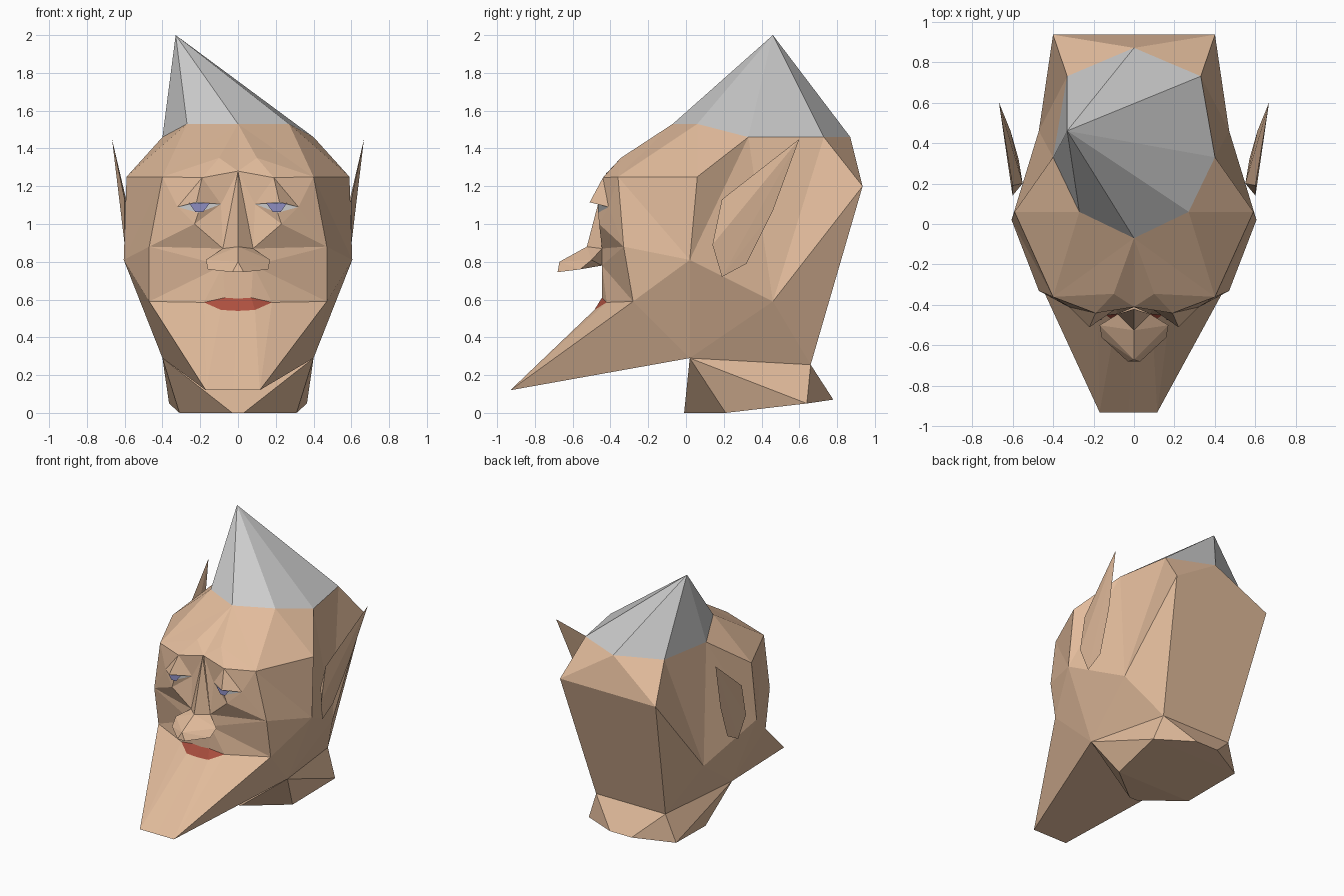
import bpy, bmesh
from mathutils import Vector


def material(name, rgb):
    m = bpy.data.materials.new(name)
    m.diffuse_color = (*rgb, 1)
    return m


SKIN = material("skin", (0.76, 0.50, 0.33))
RED = material("lip_red", (0.42, 0.08, 0.05))
BLUE = material("iris_blue", (0.25, 0.25, 0.5))


def finish(name, bm, mat):
    """Point the surface outward and store it as a flat shaded object."""
    bmesh.ops.recalc_face_normals(bm, faces=bm.faces)
    middle = Vector((0, 0.2, 0.75))
    if sum(f.calc_area() * f.normal.dot(f.calc_center_median() - middle) for f in bm.faces) < 0:
        bmesh.ops.reverse_faces(bm, faces=bm.faces)
    me = bpy.data.meshes.new(name)
    bm.to_mesh(me)
    bm.free()
    if mat:
        me.materials.append(mat)
    ob = bpy.data.objects.new(name, me)
    bpy.context.collection.objects.link(ob)
    return ob


def shell(name, pts, faces, mat=SKIN):
    """Surface given for the +x half, mirrored and welded on x = 0."""
    bm = bmesh.new()
    for s in (1, -1):
        vs = [bm.verts.new((s * x, y, z)) for x, y, z in pts]
        for f in faces:
            bm.faces.new([vs[i] for i in f][::s])
    bmesh.ops.remove_doubles(bm, verts=bm.verts, dist=0.0005)
    return finish(name, bm, mat)


def hull(name, pts, mat=SKIN):
    """Convex solid around a few corner points."""
    bm = bmesh.new()
    for p in pts:
        bm.verts.new(p)
    bmesh.ops.convex_hull(bm, input=bm.verts)
    loose = [v for v in bm.verts if not v.link_faces]
    bmesh.ops.delete(bm, geom=loose, context='VERTS')
    return finish(name, bm, mat)


def flip(pts):
    return [(-x, y, z) for x, y, z in pts]


# Skull: forehead, temples, sides and back
hairline = [(0, -.07, 1.53), (.27, .06, 1.53), (.4, .33, 1.46), (.33, .73, 1.46), (0, .87, 1.46)]
shell("skull", hairline + [
    (0, -.41, 1.28), (.1, -.345, 1.35), (.4, -.36, 1.25), (.59, .06, 1.25),
    (.605, .02, .81), (.47, .46, .59), (.4, .935, 1.2), (.47, -.33, .88),
    (.47, -.28, .59), (.4, .02, .29), (.29, .66, .255), (0, .935, 1.2), (0, .66, .255)],
    [(0, 5, 6), (0, 6, 7), (0, 7, 1), (1, 7, 8), (1, 8, 2), (2, 8, 9), (2, 9, 10),
     (2, 10, 3), (3, 10, 11), (3, 11, 4), (4, 11, 16), (11, 15, 17, 16), (10, 15, 11),
     (9, 14, 10), (10, 14, 15), (7, 12, 9), (7, 9, 8), (12, 13, 9), (13, 14, 9)])

# Hair: crooked pointed cap
hull("hair", [(-.33, .46, 2)] + hairline + flip(hairline[1:4]), None)

# Face: brows, eyelids, cheeks and upper lip
shell("face", [
    (0, -.41, 1.28), (.1, -.345, 1.35), (.4, -.36, 1.25), (.47, -.33, .88),
    (.47, -.28, .59), (.18, -.42, .585), (.07, -.445, .61), (0, -.445, .605),
    (.08, -.445, .78), (.08, -.445, .87), (.09, -.42, 1.105), (.23, -.46, 1.0),
    (.32, -.41, 1.09), (.19, -.44, 1.245), (.22, -.51, 1.115), (0, -.445, .78), (.21, -.465, 1.06)],
    [(0, 1, 13), (1, 2, 13), (13, 2, 12), (2, 3, 12), (12, 3, 11), (3, 9, 11), (9, 10, 11),
     (0, 13, 10), (0, 10, 9), (3, 8, 9), (3, 4, 8), (4, 5, 8), (5, 6, 8), (6, 7, 15, 8),
     (13, 14, 10), (13, 12, 14), (10, 16, 11), (16, 12, 11)])

# Eyes and irises
shell("eyes", [(.09, -.42, 1.105), (.21, -.465, 1.06), (.32, -.41, 1.09), (.22, -.465, 1.125)],
      [(0, 1, 2, 3)], None)
shell("irises", [(.15, -.472, 1.11), (.185, -.476, 1.063), (.225, -.476, 1.063), (.26, -.472, 1.11)],
      [(0, 1, 2, 3)], BLUE)

# Nose
shell("nose", [
    (0, -.42, 1.28), (0, -.525, .88), (0, -.67, .8), (.03, -.68, .745), (.17, -.5, .81),
    (.16, -.56, .76), (.08, -.445, .87), (.08, -.445, .78), (0, -.445, .78), (0, -.68, .745)],
    [(0, 1, 6), (1, 2, 4), (1, 4, 6), (2, 3, 5), (2, 5, 4), (2, 9, 3), (3, 9, 8, 7),
     (3, 7, 5), (4, 5, 7), (4, 7, 6)])

# Lips
shell("lips", [(.18, -.42, .585), (.07, -.445, .61), (0, -.445, .605), (0, -.485, .54), (.09, -.485, .545)],
      [(0, 1, 4), (1, 2, 3, 4)], RED)

# Jaw with long chin, the chin tip pushed a little sideways
jaw = shell("jaw", [
    (.47, -.28, .59), (.4, .02, .29), (.1425, -.93, .12), (.18, -.42, .585), (.09, -.485, .545),
    (0, -.485, .54), (0, -.93, .12), (0, .02, .29)],
    [(0, 2, 1), (0, 3, 2), (3, 4, 2), (4, 5, 6, 2), (1, 2, 6, 7)])
for v in jaw.data.vertices:
    if v.co.y < -.9:
        v.co.x -= .0275

# Neck
neck = [(.4, .02, .29), (.29, .66, .255), (.03, -.01, 0), (.31, .21, 0), (.365, .64, .05), (.09, .78, .07)]
hull("neck", neck + flip(neck))

# Pointed ears
ear = [(.667, .6, 1.45), (.61, .46, 1.07), (.57, .32, .79), (.57, .19, .72),
       (.6, .14, .89), (.6, .19, 1.13), (.55, .2, .95)]
hull("right_ear", ear)
hull("left_ear", flip(ear))
